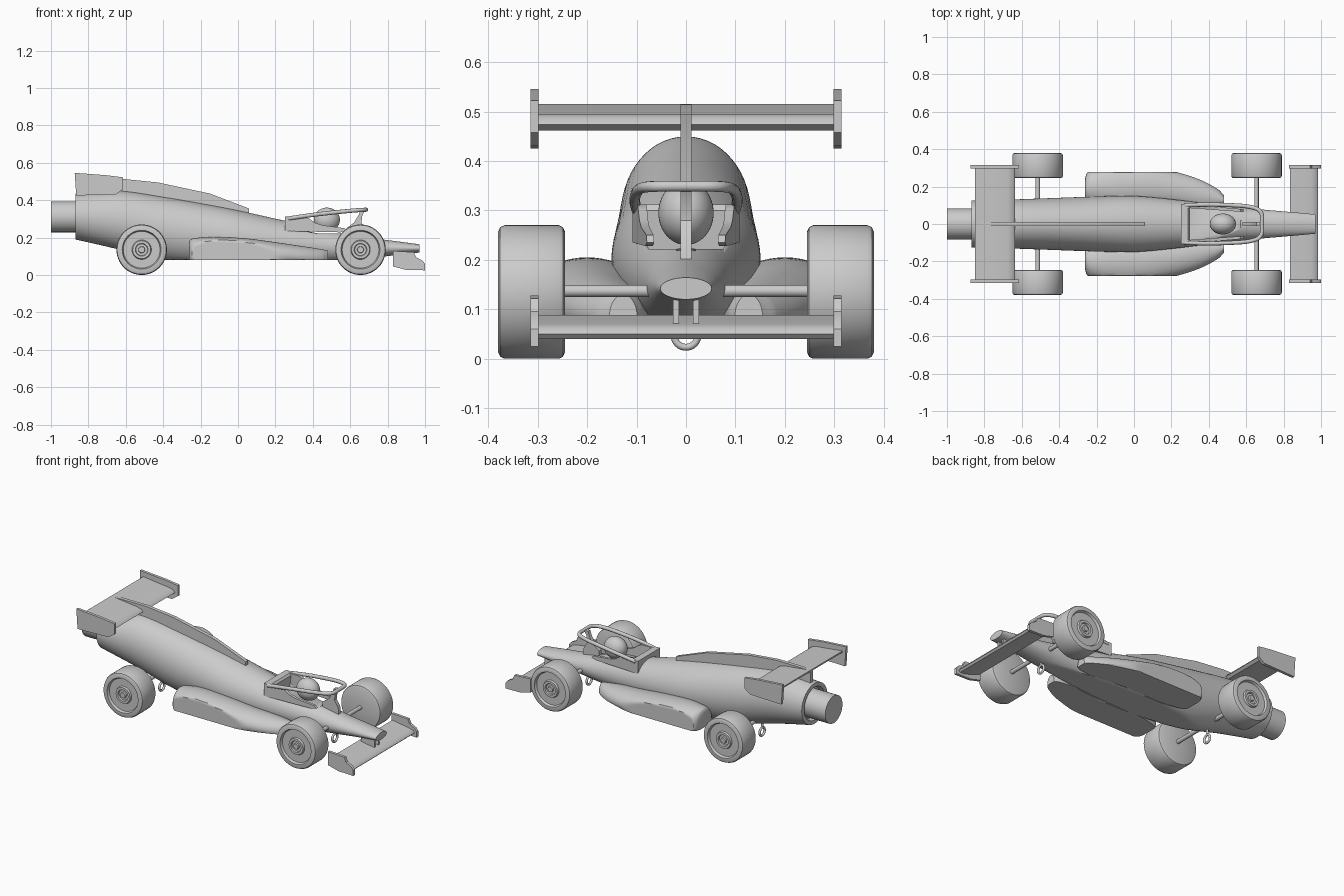
import bpy, bmesh
from math import sin, cos, pi, radians

if "Cube" in bpy.data.objects:
    bpy.data.objects.remove(bpy.data.objects["Cube"])


def finish(name, bm, angle=32):
    bmesh.ops.recalc_face_normals(bm, faces=bm.faces)
    me = bpy.data.meshes.new(name)
    bm.to_mesh(me)
    bm.free()
    ob = bpy.data.objects.new(name, me)
    bpy.context.collection.objects.link(ob)
    smooth(ob, angle)
    return ob


def smooth(ob, angle=32):
    bpy.ops.object.select_all(action='DESELECT')
    ob.select_set(True)
    bpy.context.view_layer.objects.active = ob
    bpy.ops.object.shade_smooth_by_angle(angle=radians(angle))


def loft(name, rings, angle=32):
    """Skin a list of closed rings and cap both ends."""
    bm = bmesh.new()
    rows = [[bm.verts.new(p) for p in r] for r in rings]
    n = len(rows[0])
    for a, b in zip(rows, rows[1:]):
        for i in range(n):
            bm.faces.new((a[i], a[(i + 1) % n], b[(i + 1) % n], b[i]))
    bm.faces.new(rows[0])
    bm.faces.new(rows[-1])
    return finish(name, bm, angle)


def lathe(name, axis, centre, profile, n=48):
    """Spin (radius, offset) pairs around the x or y axis."""
    rings = []
    for r, o in profile:
        ring = []
        for i in range(n):
            u, w = r * cos(2 * pi * i / n), r * sin(2 * pi * i / n)
            p = (o, u, w) if axis == 'x' else (u, o, w)
            ring.append([c + q for c, q in zip(centre, p)])
        rings.append(ring)
    return loft(name, rings)


def plate(name, outline, y0, y1, taper=0.0, angle=32):
    """Extrude an x-z outline from y0 to y1, narrowing towards the nose."""
    def k(x):
        return 1 - taper * (x - 0.25)
    return loft(name, [[(x, y * k(x), z) for x, z in outline] for y in (y0, y1)], angle)


def spline(rows, steps=6):
    """Catmull-Rom through station rows."""
    out = []
    for i in range(len(rows) - 1):
        a, b = rows[max(i - 1, 0)], rows[i]
        c, d = rows[i + 1], rows[min(i + 2, len(rows) - 1)]
        for s in range(steps):
            t = s / steps
            x = b[0] + (c[0] - b[0]) * t
            row = [x]
            for j in range(1, len(b)):
                h = c[0] - b[0]
                m0 = (c[j] - a[j]) / (c[0] - a[0]) * h
                m1 = (d[j] - b[j]) / (d[0] - b[0]) * h
                row.append((2*t**3 - 3*t*t + 1) * b[j] + (t**3 - 2*t*t + t) * m0
                           + (3*t*t - 2*t**3) * c[j] + (t**3 - t*t) * m1)
            out.append(row)
    return out + [list(rows[-1])]


def tube(name, pts, r):
    cu = bpy.data.curves.new(name, 'CURVE')
    cu.dimensions = '3D'
    cu.bevel_depth, cu.bevel_resolution, cu.use_fill_caps = r, 4, True
    sp = cu.splines.new('NURBS')
    sp.points.add(len(pts) - 1)
    for p, co in zip(sp.points, pts):
        p.co = (*co, 1)
    sp.order_u, sp.use_endpoint_u, sp.resolution_u = 3, True, 8
    ob = bpy.data.objects.new(name, cu)
    bpy.context.collection.objects.link(ob)
    bpy.ops.object.select_all(action='DESELECT')
    ob.select_set(True)
    bpy.context.view_layer.objects.active = ob
    bpy.ops.object.convert(target='MESH')
    smooth(bpy.context.object, 40)


# Body shell: x, half width, bottom, top (flat floor at z = 0.08)
stations = [(-.87, .125, .19, .436), (-.75, .128, .163, .443), (-.62, .132, .132, .449),
            (-.4, .14, .075, .417), (-.2, .147, .05, .383), (0, .15, .045, .345),
            (.25, .127, .05, .29), (.5, .095, .065, .238), (.7, .076, .088, .2),
            (.85, .063, .107, .18), (.97, .052, .12, .164)]
rows = [(-.845, .093, .22, .405), (-.87, .1, .213, .412)] + spline(stations)
N = 56
rings = []
for x, w, zb, zt in rows:
    c, h = (zb + zt) / 2, (zt - zb) / 2
    rings.append([(x, w * cos(2 * pi * i / N), max(.08, c + h * sin(2 * pi * i / N)))
                  for i in range(N)])
body = loft("body_shell", rings)

# Cockpit opening
cutter = plate("cockpit_cutter", [(.29, .222), (.57, .222), (.57, .4), (.29, .4)],
               -.088, .088, .8)
cutter.hide_render = True
cutter.hide_set(True)
mod = body.modifiers.new("cockpit", 'BOOLEAN')
mod.object, mod.operation, mod.solver = cutter, 'DIFFERENCE', 'EXACT'

# Tail nozzle
lathe("tail_nozzle", 'x', (0, 0, .311), [(.083, -1), (.083, -.83)])

# Spine fin
plate("spine_fin", [(-.85, .4), (-.85, .512), (-.62, .514), (-.43, .495), (-.15, .435),
                    (.06, .355), (.06, .32), (-.3, .36)], -.011, .011)

# Rear and front wings
plate("rear_wing", [(-.635, .474), (-.645, .487), (-.675, .495), (-.75, .503), (-.85, .515),
                    (-.85, .506), (-.76, .482), (-.68, .464), (-.65, .462)], -.3, .3, angle=40)
plate("front_wing", [(.985, .05), (.978, .061), (.95, .07), (.9, .078), (.835, .088),
                     (.835, .08), (.89, .058), (.94, .043), (.975, .04)], -.3, .3, angle=40)

# Side pods: x, centre y, half width, top
pods = [(-.262, .19, .05, .175), (-.255, .192, .075, .188), (-.23, .198, .095, .197),
        (-.13, .2, .12, .205), (.05, .2, .118, .195), (.2, .185, .1, .175),
        (.35, .155, .083, .153), (.45, .135, .05, .137), (.48, .127, .028, .13)]

for s, side in ((-1, "right"), (1, "left")):
    plate(side + "_rear_endplate", [(-.873, .546), (-.7, .533), (-.615, .522), (-.615, .458),
                                    (-.655, .43), (-.865, .425)], s * .298, s * .315)
    plate(side + "_front_endplate", [(.83, .128), (.94, .122), (.952, .095), (.985, .078),
                                     (1, .06), (1, .025), (.9, .027), (.83, .045)],
          s * .298, s * .315)
    plate(side + "_wing_strut", [(.85, .075), (.94, .065), (.94, .135), (.85, .13)],
          s * .014, s * .026)

    rings = []
    for x, cy, w, zt in spline(pods, 5):
        c, h = (zt + .04) / 2, (zt - .04) / 2
        rings.append([(x, s * min(.278, cy + w * cos(2 * pi * i / 48)),
                       max(.08, c + h * sin(2 * pi * i / 48))) for i in range(48)])
    loft(side + "_side_pod", rings)

    # Cockpit side panel
    plate(side + "_cockpit_panel", [(.25, .235), (.55, .228), (.585, .235), (.57, .25),
                                    (.45, .266), (.41, .28), (.38, .302), (.36, .312),
                                    (.25, .312)], s * .088, s * .108, .8)

    # Wheels with recessed hub
    for x, end in ((-.515, "rear"), (.655, "front")):
        prof = [(.012, .245), (.122, .245), (.131, .249), (.135, .257), (.135, .367),
                (.131, .376), (.122, .38), (.104, .38), (.098, .366), (.052, .366),
                (.048, .377), (.034, .377), (.031, .368), (.018, .368), (.016, .378),
                (.004, .378)]
        lathe(f"{side}_{end}_wheel", 'y', (x, 0, .135), [(r, s * o) for r, o in prof], 64)

# Axles and line-guide eyelets under the floor
for x, end in ((-.515, "rear"), (.655, "front")):
    lathe(end + "_axle", 'y', (x, 0, .137), [(.012, -.26), (.012, .26)], 24)
    bpy.ops.mesh.primitive_torus_add(major_radius=.024, minor_radius=.007, major_segments=32,
                                     minor_segments=10, location=(x, 0, .047),
                                     rotation=(0, pi / 2, 0))
    bpy.context.object.name = end + "_eyelet"
    smooth(bpy.context.object, 60)
    bpy.ops.mesh.primitive_cylinder_add(radius=.007, depth=.05, vertices=16,
                                        location=(x, 0, .095))
    bpy.context.object.name = end + "_eyelet_shank"
    smooth(bpy.context.object)

# Headrest wall behind the driver
plate("headrest", [(.25, .24), (.29, .222), (.3, .3), (.29, .312), (.25, .312)], -.1, .1)

# Protective hoop over the cockpit and its front pillar
side_pts = [(.27, .1, .302), (.37, .105, .318), (.5, .102, .333), (.62, .095, .345),
            (.685, .07, .349)]
tube("hoop", side_pts + [(.685, 0, .349)] + [(x, -y, z) for x, y, z in side_pts[::-1]], .011)
plate("hoop_pillar", [(.685, .352), (.655, .35), (.645, .32), (.62, .28), (.58, .25),
                      (.58, .21), (.69, .19), (.685, .24), (.66, .28), (.665, .32)],
      -.011, .011)

# Driver's helmet and shoulders
bpy.ops.mesh.primitive_uv_sphere_add(segments=40, ring_count=24, location=(.475, 0, .295))
bpy.context.object.name = "helmet"
bpy.context.object.scale = (.07, .056, .065)
smooth(bpy.context.object, 60)
